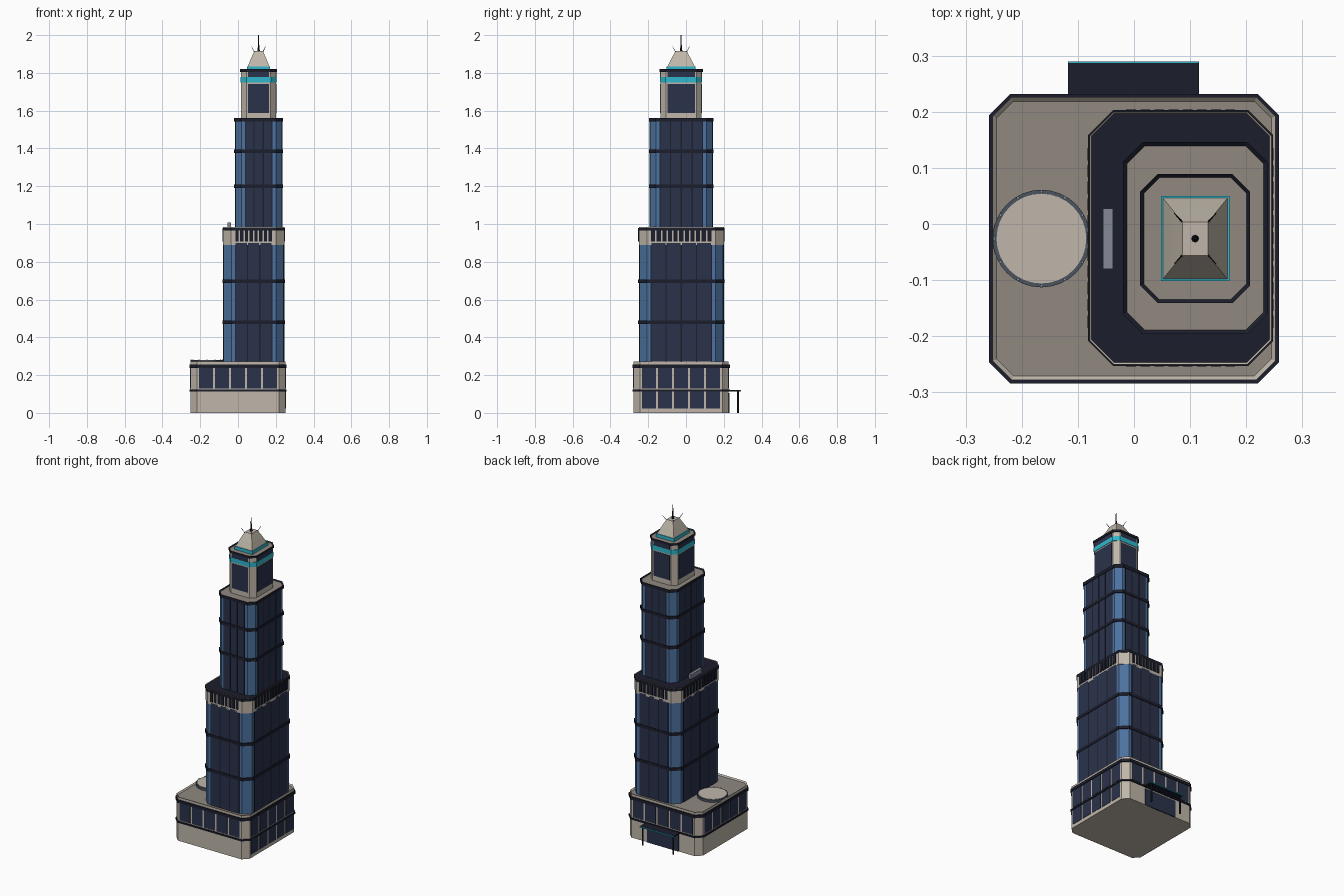
import bpy, bmesh, math
from mathutils import Vector

cube = bpy.data.objects.get("Cube")
if cube:
    bpy.data.objects.remove(cube)


def material(name, rgb):
    m = bpy.data.materials.new(name)
    m.use_nodes = True
    colour = tuple((c / 255) ** 2.2 for c in rgb) + (1,)
    m.diffuse_color = colour
    m.node_tree.nodes["Principled BSDF"].inputs["Base Color"].default_value = colour
    return m


STONE = material("pale stone", (190, 181, 168))
ROOF = material("roof gravel", (142, 135, 126))
TRIM = material("dark trim", (33, 35, 47))
NAVY = material("navy glass", (46, 54, 76))
BLUE = material("blue glass", (78, 114, 158))
TEAL = material("teal light", (50, 182, 204))
STEEL = material("grey steel", (76, 84, 96))
VENT = material("vent grey", (130, 137, 150))


def finish(bm, name, *mats):
    bmesh.ops.recalc_face_normals(bm, faces=bm.faces)
    mesh = bpy.data.meshes.new(name)
    bm.to_mesh(mesh)
    bm.free()
    for m in mats:
        mesh.materials.append(m)
    obj = bpy.data.objects.new(name, mesh)
    bpy.context.collection.objects.link(obj)
    return obj


def add_box(bm, lo, hi):
    size = Vector(hi) - Vector(lo)
    verts = bmesh.ops.create_cube(bm, size=1)["verts"]
    for v in verts:
        v.co = Vector(lo) + Vector([(v.co[i] + 0.5) * size[i] for i in range(3)])


def box(name, lo, hi, mat):
    bm = bmesh.new()
    add_box(bm, lo, hi)
    return finish(bm, name, mat)


def rod(name, a, b, r1, r2, mat, sides=8):
    bm = bmesh.new()
    a, b = Vector(a), Vector(b)
    bmesh.ops.create_cone(bm, cap_ends=True, segments=sides, radius1=r1, radius2=r2, depth=(b - a).length)
    turn = (b - a).to_track_quat("Z", "Y").to_matrix().to_4x4()
    turn.translation = (a + b) / 2
    bm.transform(turn)
    return finish(bm, name, mat)


class Block:
    """A box-shaped storey block with chamfered corners."""

    def __init__(self, name, cx, cy, hx, hy, cut):
        self.name, self.cx, self.cy, self.hx, self.hy, self.cut = name, cx, cy, hx, hy, cut

    def prism(self, part, z0, z1, mat, grow=0.0, rim=0.0, drop=0.0, floor=ROOF):
        bm = bmesh.new()
        hx, hy, c = self.hx + grow, self.hy + grow, self.cut + grow * 0.6
        corners = [(hx, hy - c), (hx - c, hy), (c - hx, hy), (-hx, hy - c),
                   (-hx, c - hy), (c - hx, -hy), (hx - c, -hy), (hx, c - hy)]
        base = bm.faces.new([bm.verts.new((self.cx + x, self.cy + y, z0)) for x, y in corners])
        out = bmesh.ops.extrude_face_region(bm, geom=[base])["geom"]
        for v in out:
            if isinstance(v, bmesh.types.BMVert):
                v.co.z = z1
        # Sunken roof inside a parapet rim
        if rim:
            top = [f for f in out if isinstance(f, bmesh.types.BMFace)]
            bmesh.ops.recalc_face_normals(bm, faces=bm.faces)
            bmesh.ops.inset_region(bm, faces=top, thickness=rim)
            for f in top:
                f.material_index = 1
                for v in f.verts:
                    v.co.z -= drop
        return finish(bm, self.name + "_" + part, mat, floor)

    def panels(self, part, side, count, margin, gap, z0, z1, mat, out=0.002):
        """A row of thin plates on one side: front, right, back or left in view order."""
        bm = bmesh.new()
        along = self.hx if side in "front back" else self.hy
        width = (2 * (along - margin) + gap) / count
        for i in range(count):
            u0 = -along + margin + i * width
            u1 = u0 + width - gap
            if side in "front back":
                s, d = (-1 if side == "front" else 1), self.hy
                ys = sorted((s * (d - 0.004), s * (d + out)))
                add_box(bm, (self.cx + u0, self.cy + ys[0], z0), (self.cx + u1, self.cy + ys[1], z1))
            else:
                s, d = (-1 if side == "west" else 1), self.hx
                xs = sorted((s * (d - 0.004), s * (d + out)))
                add_box(bm, (self.cx + xs[0], self.cy + u0, z0), (self.cx + xs[1], self.cy + u1, z1))
        finish(bm, f"{self.name}_{part}_{side}", mat)


SIDES = ("front", "east", "back", "west")

# Podium with two window rows and dark belts
podium = Block("podium", 0, -0.026, 0.252, 0.252, 0.034)
podium.prism("walls", 0, 0.272, STONE, rim=0.008, drop=0.008)
podium.prism("lower_belt", 0.114, 0.124, TRIM, grow=0.006)
podium.prism("upper_belt", 0.238, 0.256, TRIM, grow=0.006)
for side in SIDES:
    podium.panels("upper_windows", side, 5, 0.046, 0.012, 0.13, 0.238, NAVY)
podium.panels("lower_windows", "east", 5, 0.046, 0.012, 0.022, 0.114, NAVY)

# Rear entrance with canopy and posts
box("entrance_glass", (-0.11, 0.22, 0), (0.108, 0.229, 0.105), NAVY)
box("canopy", (-0.118, 0.22, 0.113), (0.116, 0.287, 0.121), TRIM)
box("canopy_light", (-0.118, 0.286, 0.114), (0.116, 0.29, 0.12), TEAL)
for x in (-0.106, 0.104):
    rod("canopy_post", (x, 0.276, 0), (x, 0.276, 0.115), 0.005, 0.005, TRIM)

# Landing pad on the podium roof
rod("landing_pad_ring", (-0.165, -0.026, 0.26), (-0.165, -0.026, 0.278), 0.087, 0.087, STEEL, 32)
rod("landing_pad", (-0.165, -0.026, 0.26), (-0.165, -0.026, 0.28), 0.08, 0.08, STONE, 32)
for i in range(12):
    a = math.tau * i / 12
    x, y = -0.165 + 0.084 * math.cos(a), -0.026 + 0.084 * math.sin(a)
    rod("pad_lamp", (x, y, 0.276), (x, y, 0.283), 0.003, 0.003, VENT, 6)


def glass_tower(block, z0, z1, belts, margin, counts):
    block.prism("glass", z0, z1, BLUE)
    for side in SIDES:
        n = counts[0] if side in "front back" else counts[1]
        block.panels("frame", side, 1, margin, 0, z0, z1, TRIM, out=0.002)
        block.panels("windows", side, n, margin + 0.004, 0.007, z0, z1, NAVY, out=0.003)
    for z in belts:
        block.prism("belt", z - 0.009, z + 0.009, TRIM, grow=0.006)


# Lower tower with a stone crown and louvres
lower = Block("lower_tower", 0.083, -0.025, 0.159, 0.222, 0.041)
glass_tower(lower, 0.262, 0.9, (0.48, 0.697), 0.06, (3, 4))
lower.prism("crown", 0.89, 0.983, STONE, grow=0.003, rim=0.009, drop=0.008)
lower.prism("crown_belt", 0.965, 0.98, TRIM, grow=0.006)
for side in SIDES:
    lower.panels("louvres", side, 8 if side in "front back" else 11, 0.062, 0.008, 0.908, 0.966, TRIM, out=0.007)
box("roof_vent", (-0.055, -0.08, 0.97), (-0.037, 0.028, 1.008), VENT)

# Upper tower
upper = Block("upper_tower", 0.109, -0.025, 0.123, 0.165, 0.032)
glass_tower(upper, 0.972, 1.55, (1.2, 1.386), 0.05, (3, 4))
upper.prism("roof_belt", 1.542, 1.562, TRIM, grow=0.006, rim=0.008, drop=0.006)

# Top storey with a lit band
top = Block("top_storey", 0.109, -0.026, 0.092, 0.109, 0.028)
top.prism("walls", 1.55, 1.812, STONE)
for side in SIDES:
    top.panels("window", side, 1, 0.036, 0, 1.588, 1.742, NAVY)
    top.panels("high_window", side, 1, 0.036, 0, 1.778, 1.806, NAVY)
top.prism("light_band", 1.75, 1.778, TEAL, grow=0.003)
top.prism("roof_belt", 1.806, 1.82, TRIM, grow=0.006, rim=0.007, drop=0.006)

# Spire: teal plinth, flared square cap, mast and leaning corner rods
X, Y = 0.109, -0.026
box("spire_plinth", (X - 0.061, Y - 0.076, 1.81), (X + 0.061, Y + 0.076, 1.834), TEAL)
bm = bmesh.new()
rings = []
for hx, hy, z in ((0.059, 0.074, 1.83), (0.042, 0.053, 1.872), (0.023, 0.03, 1.915)):
    rings.append([bm.verts.new((X + sx * hx, Y + sy * hy, z)) for sx, sy in ((1, 1), (-1, 1), (-1, -1), (1, -1))])
for a, b in zip(rings, rings[1:]):
    for i in range(4):
        j = (i + 1) % 4
        bm.faces.new((a[i], a[j], b[j], b[i]))
bm.faces.new(rings[0])
bm.faces.new(rings[-1])
finish(bm, "spire_cap", STONE)
rod("mast_base", (X, Y, 1.91), (X, Y, 1.935), 0.007, 0.005, TRIM)
rod("mast", (X, Y, 1.93), (X, Y, 2.0), 0.004, 0.002, TRIM)
for sx in (-1, 1):
    for sy in (-1, 1):
        rod("corner_rod", (X + sx * 0.018, Y + sy * 0.024, 1.9), (X + sx * 0.037, Y + sy * 0.045, 1.94),
            0.002, 0.001, TRIM, 6)
